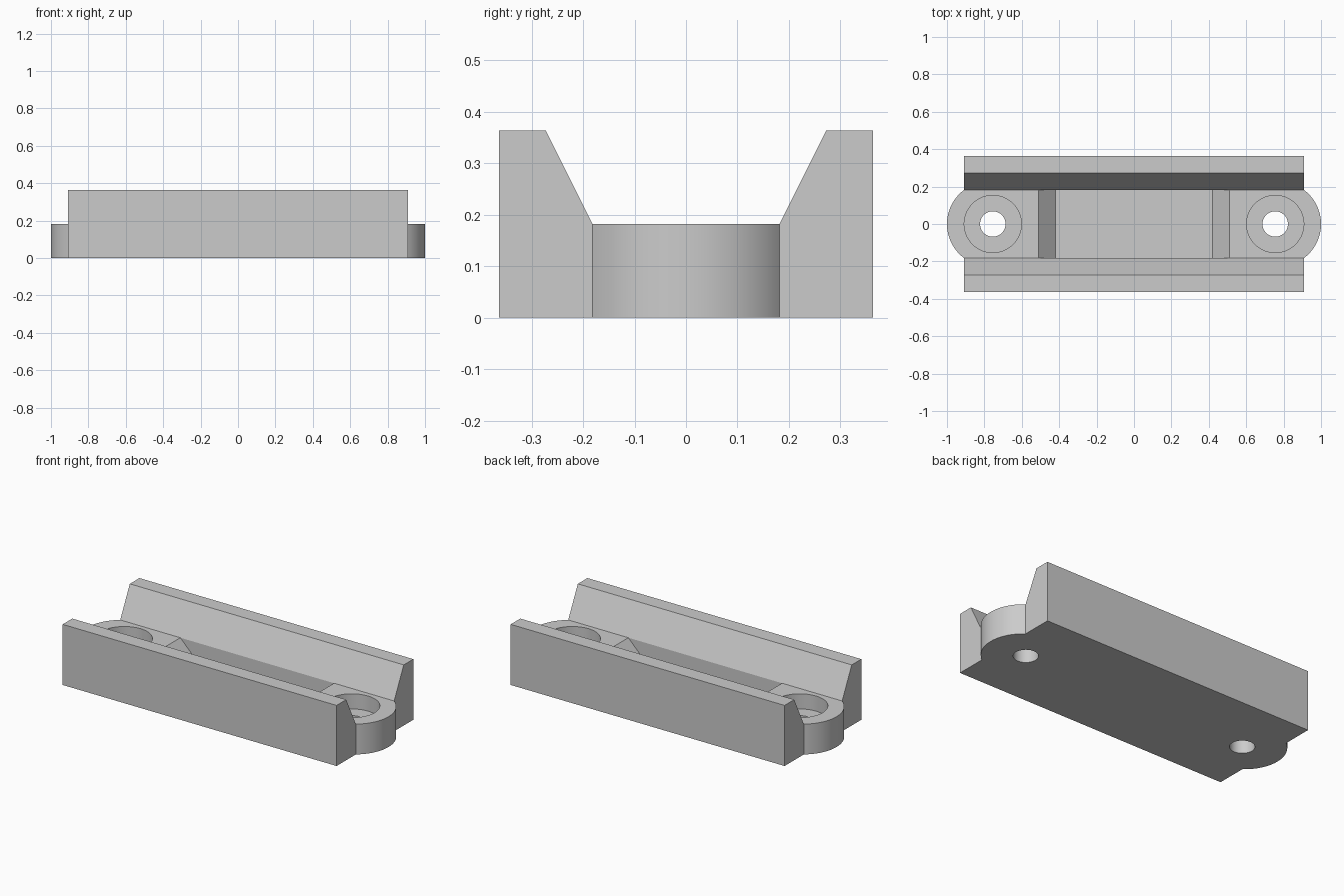
import bpy
import bmesh
from math import sin, cos, asin, pi, radians
from mathutils import Vector

U = 1 / 11                      # design unit: the part is 22 units long
HALF_LEN, HALF_WID, HEIGHT = 10 * U, 4 * U, 4 * U
DECK_Z, CHANNEL = 2 * U, 2 * U  # deck height and half width of the channel
HOLE_X = 0.755

if "Cube" in bpy.data.objects:
    bpy.data.objects.remove(bpy.data.objects["Cube"], do_unlink=True)

grey = bpy.data.materials.new("light_grey")
grey.use_nodes = True
grey.diffuse_color = (0.6, 0.6, 0.6, 1)
grey.node_tree.nodes["Principled BSDF"].inputs["Base Color"].default_value = (0.6, 0.6, 0.6, 1)


def prism(name, points, sweep):
    """Extrude a closed outline along a vector."""
    bm = bmesh.new()
    face = bm.faces.new([bm.verts.new(p) for p in points])
    new = bmesh.ops.extrude_face_region(bm, geom=[face])["geom"]
    verts = [v for v in new if isinstance(v, bmesh.types.BMVert)]
    bmesh.ops.translate(bm, verts=verts, vec=Vector(sweep))
    bmesh.ops.recalc_face_normals(bm, faces=bm.faces)
    mesh = bpy.data.meshes.new(name)
    bm.to_mesh(mesh)
    bm.free()
    obj = bpy.data.objects.new(name, mesh)
    bpy.context.collection.objects.link(obj)
    return obj


def disc(x, z, radius, n=64):
    return [(x + radius * cos(2 * pi * i / n), radius * sin(2 * pi * i / n), z) for i in range(n)]


def cut(body, cutter):
    """Subtract the cutter, apply the result and drop the cutter."""
    mod = body.modifiers.new("cut", 'BOOLEAN')
    mod.operation, mod.solver, mod.object = 'DIFFERENCE', 'EXACT', cutter
    bpy.context.view_layer.update()
    evaluated = body.evaluated_get(bpy.context.evaluated_depsgraph_get())
    mesh = bpy.data.meshes.new_from_object(evaluated)
    body.modifiers.clear()
    body.data = mesh
    bpy.data.objects.remove(cutter, do_unlink=True)


# Plan outline: square rail ends with a rounded lug between them
lug_r = 2.5 * U
lug_x = 1 - lug_r
sweep = asin(CHANNEL / lug_r)
arc = [(lug_x + lug_r * cos(a), lug_r * sin(a))
       for a in (-sweep + 2 * sweep * i / 32 for i in range(33))]
half = [(HALF_LEN, -HALF_WID)] + arc + [(HALF_LEN, HALF_WID)]
outline = half + [(-x, -y) for x, y in half]
body = prism("channel_bracket", [(x, y, 0) for x, y in outline], (0, 0, HEIGHT))
body.data.materials.append(grey)

# Channel with flared walls between the two rails
over = 0.1
flare = CHANNEL + (HEIGHT + over - DECK_Z) * U / (HEIGHT - DECK_Z)
cut(body, prism("channel_cutter", [
    (-1.2, -CHANNEL, DECK_Z), (-1.2, CHANNEL, DECK_Z),
    (-1.2, flare, HEIGHT + over), (-1.2, -flare, HEIGHT + over)], (2.4, 0, 0)))

# Central recess with sloping ends
top_x, floor_x, floor_z = 0.51, 0.42, DECK_Z - U
cut(body, prism("recess_cutter", [
    (-floor_x, -CHANNEL, floor_z), (floor_x, -CHANNEL, floor_z),
    (top_x, -CHANNEL, DECK_Z), (top_x, -CHANNEL, DECK_Z + over),
    (-top_x, -CHANNEL, DECK_Z + over), (-top_x, -CHANNEL, DECK_Z)], (0, 2 * CHANNEL, 0)))

# Counterbored screw holes
for side in (-1, 1):
    cut(body, prism("counterbore_cutter", disc(side * HOLE_X, DECK_Z - U, 0.153), (0, 0, 0.3)))
    cut(body, prism("hole_cutter", disc(side * HOLE_X, -0.1, 0.068), (0, 0, 0.5)))

bpy.ops.object.select_all(action='DESELECT')
body.select_set(True)
bpy.context.view_layer.objects.active = body
bpy.ops.object.shade_smooth_by_angle(angle=radians(25))
